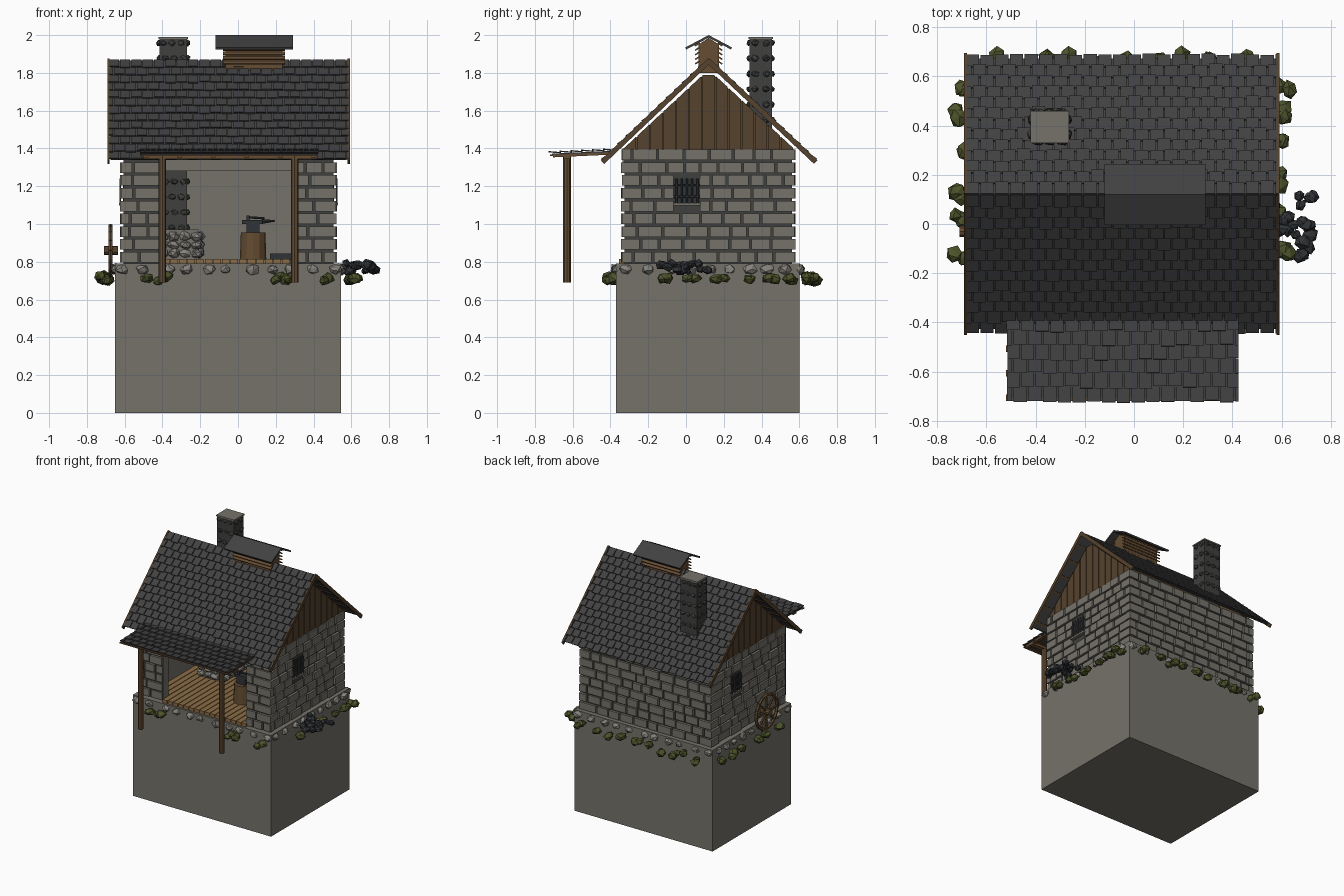
import bpy, bmesh, math, random
from mathutils import Matrix, Vector

if "Cube" in bpy.data.objects:
    bpy.data.objects.remove(bpy.data.objects["Cube"])

random.seed(4)
U = random.uniform


def material(name, r, g, b):
    m = bpy.data.materials.new(name)
    m.diffuse_color = (r, g, b, 1)
    m.use_nodes = True
    m.node_tree.nodes["Principled BSDF"].inputs["Base Color"].default_value = m.diffuse_color
    return m


STONE = material("warm grey stone", 0.18, 0.17, 0.145)
ROCK = material("pale rock", 0.24, 0.23, 0.205)
MORTAR = material("dark mortar", 0.05, 0.05, 0.048)
SLATE = material("slate", 0.053, 0.053, 0.055)
IRON = material("iron", 0.03, 0.033, 0.037)
OAK = material("dark oak", 0.09, 0.054, 0.026)
TIMBER = material("timber", 0.13, 0.073, 0.032)
PLANK = material("pale plank", 0.26, 0.15, 0.06)
MOSS = material("moss green", 0.075, 0.09, 0.024)


def finish(name, bm, mat):
    bmesh.ops.recalc_face_normals(bm, faces=bm.faces)
    me = bpy.data.meshes.new(name)
    bm.to_mesh(me)
    bm.free()
    me.materials.append(mat)
    ob = bpy.data.objects.new(name, me)
    bpy.context.collection.objects.link(ob)
    return ob


def box(bm, x0, x1, y0, y1, z0, z1, M=Matrix()):
    T = Matrix.Translation(((x0 + x1) / 2, (y0 + y1) / 2, (z0 + z1) / 2))
    bmesh.ops.create_cube(bm, size=1, matrix=M @ T @ Matrix.Diagonal((x1 - x0, y1 - y0, z1 - z0, 1)))


def boxes(name, mat, *dims):
    bm = bmesh.new()
    for d in dims:
        box(bm, *d)
    return finish(name, bm, mat)


def rod(bm, p, q, r, sides=8, r2=None):
    p, q = Vector(p), Vector(q)
    M = Matrix.Translation((p + q) / 2) @ (q - p).to_track_quat('Z', 'Y').to_matrix().to_4x4()
    bmesh.ops.create_cone(bm, cap_ends=True, segments=sides, radius1=r, radius2=r2 or r,
                          depth=(q - p).length, matrix=M)


def rock(bm, p, r, sx=1, sy=1, sz=0.8):
    M = Matrix.Translation(p) @ Matrix.Diagonal((sx, sy, sz, 1)) @ Matrix.Rotation(U(0, 6), 4, (U(-1, 1), U(-1, 1), 1))
    vs = bmesh.ops.create_icosphere(bm, subdivisions=1, radius=r, matrix=M)['verts']
    for v in vs:
        v.co += Vector((U(-1, 1), U(-1, 1), U(-1, 1))) * r * 0.15


# Solid base
boxes("base", STONE, (-0.65, 0.545, -0.37, 0.60, 0, 0.79))

# Wall core with front opening, plus plain inner lining
boxes("wall_core", MORTAR,
      (-0.605, -0.55, -0.325, 0.56, 0.79, 1.395), (0.45, 0.505, -0.325, 0.56, 0.79, 1.395),
      (-0.60, 0.50, 0.51, 0.56, 0.79, 1.395), (-0.60, -0.42, -0.325, -0.27, 0.79, 1.395),
      (0.31, 0.50, -0.325, -0.27, 0.79, 1.395), (-0.42, 0.31, -0.325, -0.27, 1.29, 1.395))
boxes("wall_lining", STONE,
      (-0.56, -0.545, -0.27, 0.51, 0.79, 1.40), (0.445, 0.46, -0.27, 0.51, 0.79, 1.40),
      (-0.55, 0.45, 0.50, 0.515, 0.79, 1.40), (-0.43, -0.415, -0.325, -0.265, 0.79, 1.29),
      (0.305, 0.32, -0.325, -0.265, 0.79, 1.29), (-0.42, 0.31, -0.335, -0.265, 1.28, 1.30),
      (-0.42, 0.31, -0.335, -0.32, 1.28, 1.40))


def courses(bm, a0, a1, place, hole=None):
    rows, h = 9, 0.61 / 9
    for i in range(rows):
        z0, z1 = 0.79 + i * h + 0.006, 0.79 + (i + 1) * h - 0.006
        spans = [(a0, a1)]
        if hole and z1 > hole[2] and z0 < hole[3]:
            spans = [(a0, hole[0]), (hole[1], a1)]
        for s, e in spans:
            u, first = s, True
            while u < e - 0.005:
                n = u + (U(0.05, 0.12) if first else U(0.08, 0.14))
                if e - n < 0.05:
                    n = e
                place(bm, u, n - (0.012 if n < e else 0), z0, z1, U(-0.005, 0.005))
                u, first = n, False


# Coursed blocks on all four sides
bm = bmesh.new()
courses(bm, -0.34, 0.575, lambda b, u, v, z0, z1, d: box(b, 0.48, 0.52 + d, u, v, z0, z1), (-0.065, 0.075, 1.12, 1.235))
courses(bm, -0.34, 0.575, lambda b, u, v, z0, z1, d: box(b, -0.62 + d, -0.58, u, v, z0, z1), (0.19, 0.33, 1.12, 1.235))
courses(bm, -0.62, 0.52, lambda b, u, v, z0, z1, d: box(b, u, v, 0.53, 0.575 + d, z0, z1))
for a, b_ in ((-0.62, -0.42), (0.31, 0.52)):
    courses(bm, a, b_, lambda b, u, v, z0, z1, d: box(b, u, v, -0.34 + d, -0.30, z0, z1))
finish("wall_blocks", bm, STONE)

# Barred windows in both side walls
glass, bars, sill = bmesh.new(), bmesh.new(), bmesh.new()
for x, s, y in ((0.505, 1, 0.005), (-0.605, -1, 0.26)):
    box(glass, x - 0.004, x + 0.004, y - 0.07, y + 0.07, 1.11, 1.24)
    for k in range(5):
        yy = y - 0.055 + k * 0.0275
        rod(bars, (x + s * 0.018, yy, 1.11), (x + s * 0.018, yy, 1.24), 0.005, 6)
    for z in (1.145, 1.205):
        rod(bars, (x + s * 0.018, y - 0.07, z), (x + s * 0.018, y + 0.07, z), 0.005, 6)
    box(sill, min(x, x + s * 0.025), max(x, x + s * 0.025), y - 0.075, y + 0.075, 1.098, 1.112)
finish("window_panes", glass, IRON)
finish("window_bars", bars, SLATE)
finish("window_sills", sill, STONE)

# Floor planks
bm = bmesh.new()
for k in range(22):
    x = -0.54 + k * 0.0455
    y0 = -0.355 if -0.43 < x < 0.28 else -0.265
    box(bm, x, x + 0.04, y0, 0.50, 0.788, 0.814)
finish("floor_planks", bm, PLANK)


# Shingled slopes: local x along the ridge, y downhill, z outward
def slope_matrix(ridge, eave):
    o = Vector(ridge)
    d = (Vector(eave) - o).normalized()
    n = Vector((1, 0, 0)).cross(d)
    if n.z < 0:
        n = -n
    M = Matrix((Vector((1, 0, 0)), d, n)).transposed().to_4x4()
    return Matrix.Translation(o) @ M


def shingles(bm, M, x0, x1, length, rows, w, lift=0.16):
    h = length / rows
    box(bm, x0 + 0.01, x1 - 0.01, 0, length - 0.01, -0.008, 0, M)
    for r in range(rows):
        x = x0 - (w / 2 if r % 2 else 0)
        while x < x1 - 0.008:
            a, b = max(x, x0 + U(0, 0.006)), min(x + w - 0.006, x1)
            T = M @ Matrix.Translation((0, r * h, 0)) @ Matrix.Rotation(lift * 0.9, 4, 'X')
            if b - a > 0.005:
                box(bm, a, b, 0, h + U(-0.003, 0.008), -0.001, 0.006, T)
            x += w


RY, RZ, EZ = 0.12, 1.865, 1.338
roof, barge, battens = bmesh.new(), bmesh.new(), bmesh.new()
for ey in (-0.435, 0.68):
    M = slope_matrix((0, RY, RZ), (0, ey, EZ))
    L = math.hypot(ey - RY, RZ - EZ)
    shingles(roof, M, -0.685, 0.585, L, 13, 0.06)
    for x in (-0.692, 0.58):
        box(barge, x, x + 0.012, -0.005, L + 0.012, -0.016, 0.011, M)
    for k in range(6):
        box(battens, -0.68, 0.58, 0.08 + k * 0.125, 0.1 + k * 0.125, -0.014, -0.006, M)
finish("roof_shingles", roof, SLATE)
finish("bargeboards", barge, OAK)
finish("roof_battens", battens, OAK)


# Gable planks
def gable_top(y):
    return min(1.79, 1.40 + 0.93 * (0.45 - abs(y - RY)))


def prism(bm, pts, off):
    f = bm.faces.new([bm.verts.new(p) for p in pts])
    ext = bmesh.ops.extrude_face_region(bm, geom=[f])['geom']
    bmesh.ops.translate(bm, vec=off, verts=[g for g in ext if isinstance(g, bmesh.types.BMVert)])
    bm.faces.new([bm.verts.new(p) for p in pts]) if not f.is_valid else None


gable, back = bmesh.new(), bmesh.new()
for x, s in ((0.50, 1), (-0.60, -1)):
    prism(back, [(x - s * 0.03, y, z) for y, z in
                 ((-0.33, 1.395), (0.57, 1.395), (0.15, 1.785), (0.09, 1.785))], (s * 0.032, 0, 0))
    for k in range(13):
        a, b = -0.33 + k * 0.9 / 13 + 0.003, -0.33 + (k + 1) * 0.9 / 13 - 0.003
        prism(gable, [(x, y, z) for y, z in ((a, 1.395), (b, 1.395), (b, gable_top(b)), (a, gable_top(a)))],
              (s * 0.013, 0, 0))
finish("gable_planks", gable, OAK)
finish("gable_backing", back, OAK)

# Ridge vent with louvres and a small roof
bm = bmesh.new()
box(bm, -0.065, 0.235, 0.065, 0.175, 1.80, 1.955)
for k in range(5):
    z = 1.855 + k * 0.024
    for s in (-1, 1):
        T = Matrix.Translation((0.085, RY + s * 0.06, z)) @ Matrix.Rotation(-s * 0.6, 4, 'X')
        box(bm, -0.165, 0.165, -0.014, 0.014, -0.004, 0.004, T)
prism(bm, [(-0.065, y, z) for y, z in ((0.065, 1.95), (0.175, 1.95), (0.12, 1.985))], (0.3, 0, 0))
finish("vent_louvres", bm, TIMBER)
bm = bmesh.new()
for ey in (-0.003, 0.243):
    box(bm, -0.12, 0.29, 0, 0.14, -0.012, 0, slope_matrix((0, RY, 2.0), (0, ey, 1.935)))
finish("vent_roof", bm, SLATE)

# Chimney studded with stones, and the forge hearth below
boxes("chimney", MORTAR, (-0.415, -0.27, 0.335, 0.455, 0.81, 1.985))
boxes("chimney_cap", STONE, (-0.42, -0.265, 0.33, 0.46, 1.98, 1.99))
bm = bmesh.new()
for i in range(13):
    z = 0.98 + i * 0.0815
    for k in (0, 1, 2):
        t = (k + 0.5 + 0.25 * (i % 2 - 0.5)) / 3
        for y in (0.335, 0.455):
            rock(bm, (-0.415 + 0.145 * t, y, z), 0.021, 1, 0.7, 0.8)
        if k < 2:
            for x in (-0.415, -0.27):
                rock(bm, (x, 0.335 + 0.12 * (k + 0.5) / 2, z), 0.022, 0.8, 1, 0.8)
finish("chimney_stones", bm, MORTAR)
boxes("hearth", STONE, (-0.42, -0.21, 0.12, 0.47, 0.81, 0.97))
bm = bmesh.new()
for i in range(3):
    for k in range(4):
        z = 0.845 + i * 0.045
        rock(bm, (-0.40 + k * 0.06, 0.12, z), 0.033)
        rock(bm, (-0.21, 0.15 + k * 0.09, z), 0.035)
finish("hearth_stones", bm, ROCK)

# Stump, anvil, hammer and trough
bm = bmesh.new()
rod(bm, (0.08, -0.05, 0.81), (0.08, -0.05, 0.955), 0.07, 12, 0.065)
finish("stump", bm, TIMBER)
bm = bmesh.new()
box(bm, 0.045, 0.115, -0.08, -0.02, 0.955, 1.0)
box(bm, 0.02, 0.13, -0.08, -0.02, 1.0, 1.022)
rod(bm, (0.13, -0.05, 1.013), (0.195, -0.05, 1.017), 0.012, 8, 0.004)
box(bm, 0.045, 0.06, -0.07, -0.03, 1.022, 1.045)
rod(bm, (0.05, -0.05, 1.036), (0.14, -0.05, 1.03), 0.006)
box(bm, 0.17, 0.29, -0.03, 0.1, 0.81, 0.845)
finish("anvil_hammer_trough", bm, IRON)

# Porch: posts, beam, rafters, shingles
bm = bmesh.new()
for x in (-0.40, 0.30):
    rod(bm, (x, -0.63, 0.69), (x, -0.63, 1.36), 0.02, 8)
box(bm, -0.50, 0.42, -0.648, -0.612, 1.345, 1.366)
M = slope_matrix((0, -0.375, 1.388), (0, -0.725, 1.372))
for k in range(6):
    x = -0.50 + k * 0.178
    box(bm, x, x + 0.025, 0.01, 0.33, -0.02, -0.007, M)
for k in range(4):
    box(bm, -0.52, 0.42, 0.02 + k * 0.1, 0.045 + k * 0.1, -0.012, -0.004, M)
finish("porch_frame", bm, TIMBER)
bm = bmesh.new()
shingles(bm, M, -0.52, 0.425, 0.345, 6, 0.06, 0.14)
finish("porch_shingles", bm, SLATE)

# Wooden wheel leaning on the left side
bm = bmesh.new()
C = Vector((-0.675, -0.03, 0.86))
ring = [C + 0.13 * Vector((0, math.cos(k * math.pi / 8), math.sin(k * math.pi / 8))) for k in range(16)]
for k in range(16):
    rod(bm, ring[k], ring[(k + 1) % 16], 0.012, 6)
    if k % 2 == 0:
        rod(bm, C, ring[k], 0.008, 6)
rod(bm, C - Vector((0.035, 0, 0)), C + Vector((0.04, 0, 0)), 0.024, 10)
finish("wheel", bm, TIMBER)

# Rocks and moss clumps round the base, coal heap at the right
rocks, moss, coal = bmesh.new(), bmesh.new(), bmesh.new()
for k in range(11):
    x = -0.60 + k * 0.11 + U(-0.02, 0.02)
    rock(rocks, (x, -0.37, 0.76), U(0.03, 0.04), 1, 0.8)
    rock(rocks, (x, 0.60, 0.76), U(0.03, 0.04), 1, 0.8)
for k in range(9):
    y = -0.30 + k * 0.105 + U(-0.02, 0.02)
    rock(rocks, (-0.65, y, 0.76), U(0.03, 0.04), 0.8)
    rock(rocks, (0.545, y, 0.76), U(0.03, 0.04), 0.8)


def clump(x, y):
    for _ in range(2):
        rock(moss, (x + U(-0.025, 0.025), y + U(-0.025, 0.025), 0.71 + U(-0.012, 0.015)), U(0.028, 0.038), 1, 1.1, 0.85)


for x in (-0.48, -0.40, 0.20, 0.25, 0.47):
    clump(x, -0.40)
for x in (-0.55, -0.42, -0.36, -0.24, -0.12, -0.04, 0.1, 0.2, 0.32, 0.45):
    clump(x, 0.66)
for y in (0.56, 0.45, 0.3, 0.12, 0.01, -0.15):
    clump(-0.71, y)
for y in (0.56, 0.45, 0.32, 0.18, 0.03, -0.13):
    clump(0.61, y)
for k in range(22):
    rock(coal, (U(0.56, 0.73), U(-0.14, 0.12), U(0.75, 0.795)), U(0.022, 0.033))
finish("base_rocks", rocks, ROCK)
finish("moss_clumps", moss, MOSS)
finish("coal_heap", coal, IRON)
